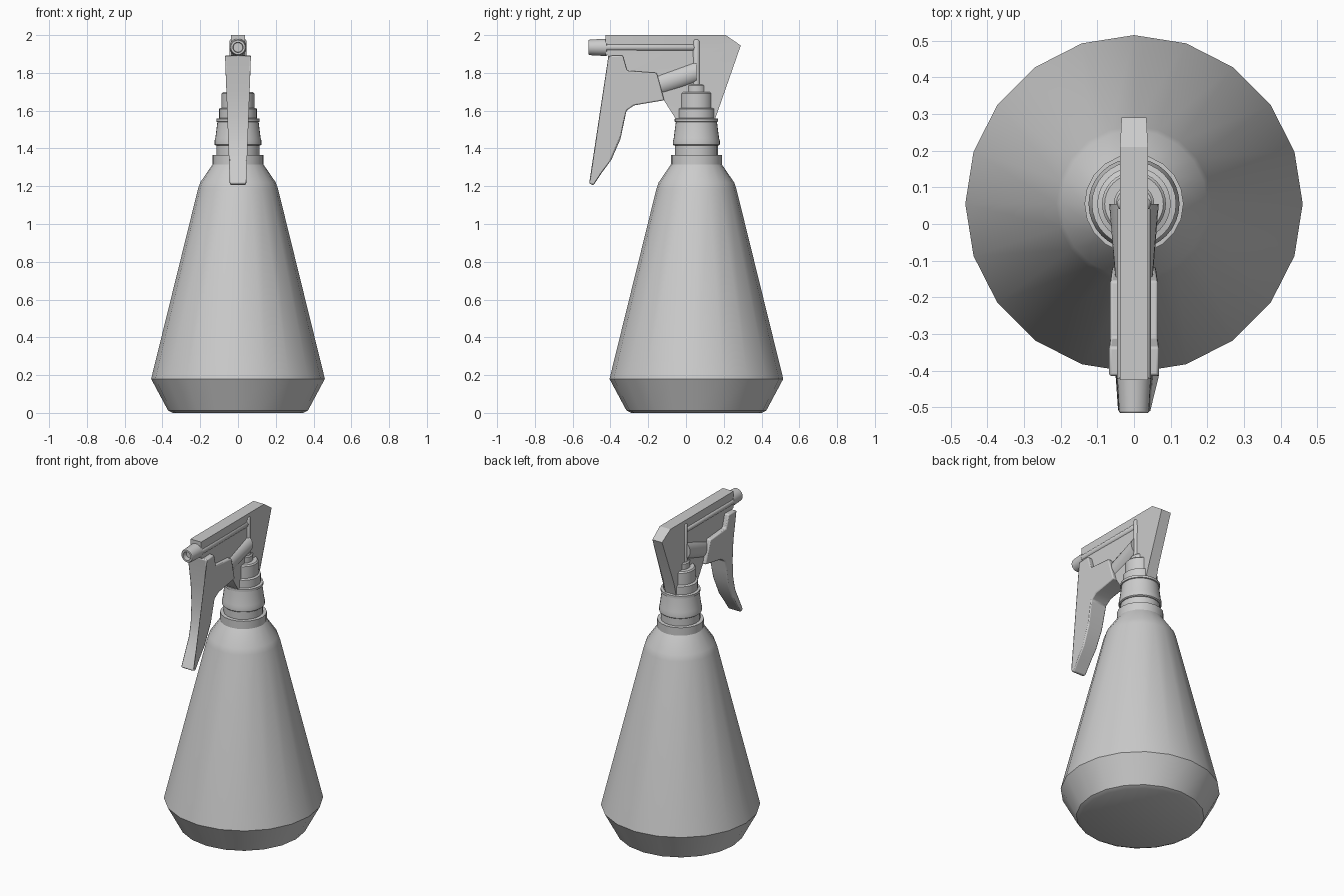
import bpy, bmesh, math
from mathutils import Vector, Matrix

if "Cube" in bpy.data.objects:
    bpy.data.objects.remove(bpy.data.objects["Cube"])

CY = 0.055  # bottle axis in y


def finish(name, bm, smooth=True, angle=32, bevel=0):
    bmesh.ops.recalc_face_normals(bm, faces=bm.faces)
    me = bpy.data.meshes.new(name)
    bm.to_mesh(me)
    bm.free()
    ob = bpy.data.objects.new(name, me)
    bpy.context.collection.objects.link(ob)
    if bevel:
        m = ob.modifiers.new("bevel", 'BEVEL')
        m.width, m.segments, m.limit_method = bevel, 2, 'ANGLE'
        m.angle_limit = math.radians(40)
    if smooth:
        bpy.ops.object.select_all(action='DESELECT')
        ob.select_set(True)
        bpy.context.view_layer.objects.active = ob
        bpy.ops.object.shade_smooth_by_angle(angle=math.radians(angle))
    return ob


def lathe(name, profile, sides, matrix):
    """Revolve (radius, height) points about local z; both ends are capped."""
    bm = bmesh.new()
    rings = [[bm.verts.new((r * math.cos(2 * math.pi * i / sides),
                            r * math.sin(2 * math.pi * i / sides), z))
              for i in range(sides)] for r, z in profile]
    for a, b in zip(rings, rings[1:]):
        for i in range(sides):
            j = (i + 1) % sides
            bm.faces.new((a[i], a[j], b[j], b[i]))
    bm.faces.new(rings[0])
    bm.faces.new(rings[-1])
    bmesh.ops.transform(bm, matrix=matrix, verts=bm.verts)
    return finish(name, bm)


def side_profile(name, pts, half_width, bevel):
    """Extrude a (y, z) outline across x, with half width depending on (y, z)."""
    bm = bmesh.new()
    left = [bm.verts.new((-half_width(y, z), y, z)) for y, z in pts]
    right = [bm.verts.new((half_width(y, z), y, z)) for y, z in pts]
    bm.faces.new(left)
    bm.faces.new(right)
    for i in range(len(pts)):
        j = (i + 1) % len(pts)
        bm.faces.new((left[i], left[j], right[j], right[i]))
    bmesh.ops.triangulate(bm, faces=[f for f in bm.faces if len(f.verts) > 4])
    return finish(name, bm, bevel=bevel)


def along(start, end):
    d = Vector(end) - Vector(start)
    return Matrix.Translation(start) @ d.to_track_quat('Z', 'Y').to_matrix().to_4x4(), d.length


axis = Matrix.Translation((0, CY, 0))

# Bottle with faceted cone body and neck
lathe("bottle", [(0.345, 0), (0.37, 0.012), (0.46, 0.18), (0.212, 1.185),
                 (0.2, 1.22), (0.135, 1.315), (0.135, 1.365), (0.114, 1.366),
                 (0.114, 1.43)], 20, axis)

# Screw cap and stepped collar
lathe("screw_cap", [(0.118, 1.415), (0.124, 1.42), (0.124, 1.44), (0.12, 1.455),
                    (0.109, 1.54), (0.115, 1.542), (0.115, 1.557), (0.1, 1.56),
                    (0.1, 1.61), (0.087, 1.615), (0.087, 1.69), (0.08, 1.698),
                    (0.055, 1.698), (0.055, 1.732), (0.048, 1.738)], 32, axis)

# Flat spray head
side_profile("spray_head", [(-0.425, 2.0), (0.21, 2.0), (0.29, 1.945), (0.175, 1.64),
                            (0.152, 1.55), (-0.05, 1.55), (-0.12, 1.66), (-0.16, 1.78),
                            (-0.32, 1.80), (-0.34, 1.88), (-0.425, 1.895)],
             lambda y, z: 0.038 if y < 0.25 else 0.034, 0)

# Trigger lever, narrowing downwards
side_profile("trigger", [(-0.415, 1.89), (-0.335, 1.893), (-0.312, 1.812), (-0.155, 1.8),
                         (-0.115, 1.655), (-0.275, 1.628), (-0.315, 1.6), (-0.33, 1.53),
                         (-0.347, 1.45), (-0.395, 1.34), (-0.45, 1.265), (-0.49, 1.205),
                         (-0.515, 1.215), (-0.47, 1.3), (-0.432, 1.37), (-0.405, 1.46),
                         (-0.393, 1.57), (-0.394, 1.7)],
             lambda y, z: 0.043 + (z - 1.2) * 0.037, 0.008)

# Pump cylinder, wider across at the rear
m, length = along((0, -0.15, 1.735), (0, 0.055, 1.805))
bm = bmesh.new()
bmesh.ops.create_cone(bm, cap_ends=True, segments=24, radius1=0.065, radius2=0.065,
                      depth=length, matrix=m @ Matrix.Translation((0, 0, length / 2)))
for v in bm.verts:
    v.co.x *= 0.78 if v.co.y < -0.05 else 1.04
    if v.co.y > -0.05:
        v.co.y = CY
finish("pump_cylinder", bm)

# Nozzle with recessed outlet
m, length = along((0, -0.40, 1.935), (0, -0.515, 1.935))
lathe("nozzle", [(0.036, 0), (0.036, 0.018), (0.046, 0.02), (0.041, length - 0.004),
                 (0.038, length), (0.027, length), (0.025, length - 0.03)], 24, m)

# Feed tubes on both sides of the head
for side, s in (("left", -1), ("right", 1)):
    for part, a, b in (("feed_tube", (-0.425, 1.935), (0.05, 1.935)),
                       ("riser_tube", (CY, 1.72), (CY, 1.98))):
        m, length = along((s * 0.027, *a), (s * 0.027, *b))
        lathe(f"{part}_{side}", [(0.019, 0), (0.019, length - 0.012),
                                 (0.014, length - 0.004), (0.006, length)], 16, m)
